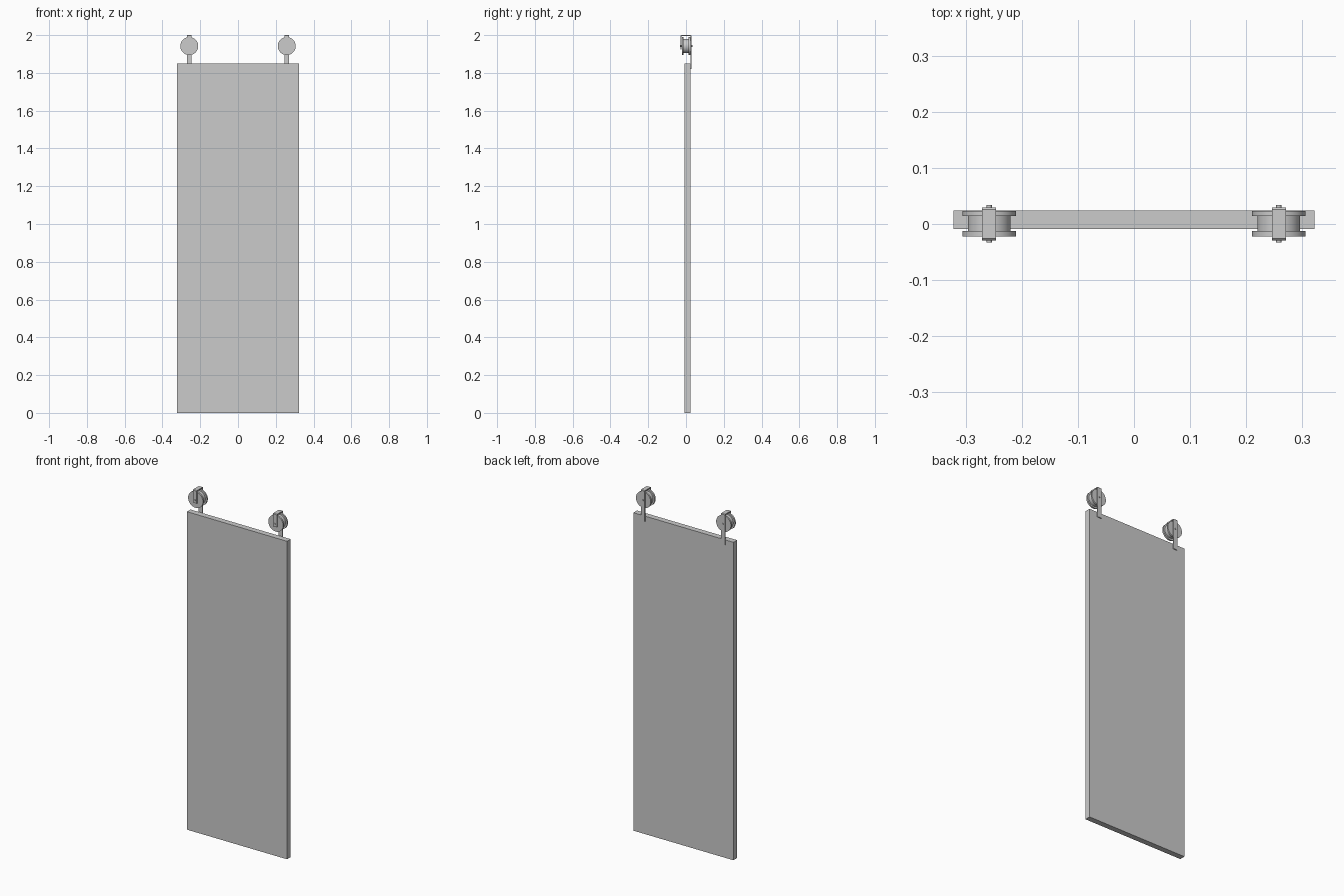
import bpy, bmesh, math
from mathutils import Matrix

if "Cube" in bpy.data.objects:
    bpy.data.objects.remove(bpy.data.objects["Cube"])


def finish(name, bm):
    bmesh.ops.recalc_face_normals(bm, faces=bm.faces)
    me = bpy.data.meshes.new(name)
    bm.to_mesh(me)
    bm.free()
    ob = bpy.data.objects.new(name, me)
    bpy.context.collection.objects.link(ob)
    return ob


def smooth(ob):
    bpy.ops.object.select_all(action='DESELECT')
    ob.select_set(True)
    bpy.context.view_layer.objects.active = ob
    bpy.ops.object.shade_smooth_by_angle(angle=math.radians(35))


def box(name, x0, x1, y0, y1, z0, z1):
    bm = bmesh.new()
    bmesh.ops.create_cube(bm, size=1)
    for v in bm.verts:
        v.co.x = x0 if v.co.x < 0 else x1
        v.co.y = y0 if v.co.y < 0 else y1
        v.co.z = z0 if v.co.z < 0 else z1
    return finish(name, bm)


def lathe(name, profile, cx, cz, n=48):
    # profile of (radius, y), turned around the y axis
    bm = bmesh.new()
    rings = [[bm.verts.new((cx + r * math.cos(2 * math.pi * i / n), y,
                            cz + r * math.sin(2 * math.pi * i / n)))
              for i in range(n)] for r, y in profile]
    for a, b in zip(rings, rings[1:]):
        for i in range(n):
            j = (i + 1) % n
            bm.faces.new((a[i], a[j], b[j], b[i]))
    bm.faces.new(rings[0])
    bm.faces.new(rings[-1])
    smooth(finish(name, bm))


def strap(name, cx, half_w):
    # hooked strap: short front leg, over the wheel, long leg behind the door
    yo, yi, top, t, c = 0.029, 0.024, 2.0, 0.006, 0.003
    front, back = 1.925, 1.82
    prof = [(-yo, front), (-yo, top - c), (-yo + c, top), (yo - c, top),
            (yo, top - c), (yo, back), (yi, back), (yi, top - t),
            (-yi, top - t), (-yi, front)]
    bm = bmesh.new()
    f = bm.faces.new([bm.verts.new((cx - half_w, y, z)) for y, z in prof])
    ext = bmesh.ops.extrude_face_region(bm, geom=[f])
    bmesh.ops.translate(bm, vec=(2 * half_w, 0, 0),
                        verts=[g for g in ext['geom'] if isinstance(g, bmesh.types.BMVert)])
    finish(name, bm)


# sliding door panel
box("door_panel", -0.322, 0.322, -0.009, 0.024, 0, 1.85)

# two hanger assemblies
WZ = 1.942
for side, cx in (("left", -0.258), ("right", 0.258)):
    R, r = 0.0475, 0.038
    lathe(side + "_wheel", [(R, -0.022), (R, -0.0125), (r, -0.0125),
                            (r, 0.0145), (R, 0.0145), (R, 0.0235)], cx, WZ)
    lathe(side + "_axle", [(0.0045, -0.033), (0.0045, 0.034)], cx, WZ, 24)
    strap(side + "_hanger_strap", cx, 0.0125)
